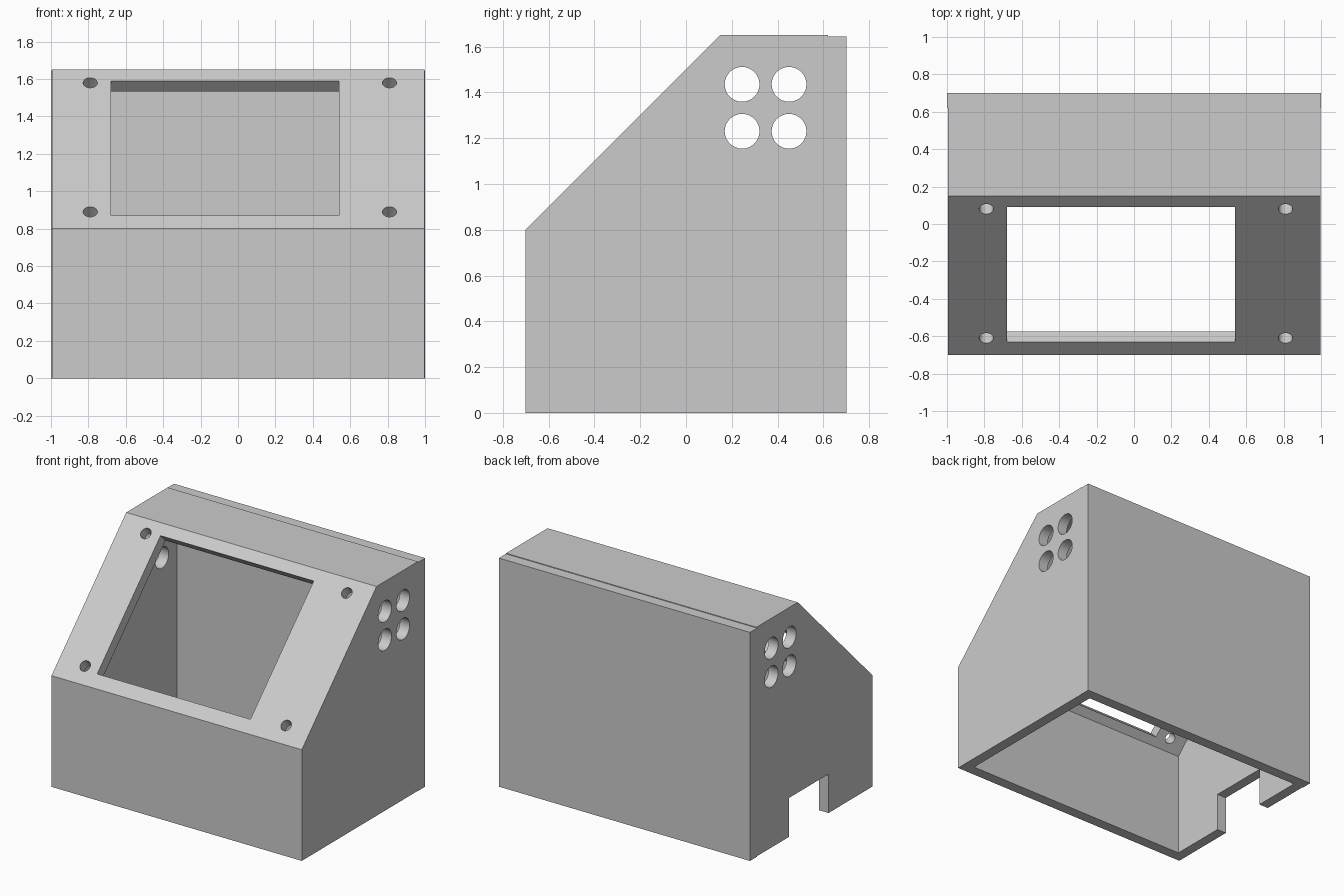
import bpy, bmesh
from math import pi
from mathutils import Matrix, Vector

if "Cube" in bpy.data.objects:
    bpy.data.objects.remove(bpy.data.objects["Cube"], do_unlink=True)

WALL = 0.08
SLOPE = 1.5            # the slanted face lies on z = y + SLOPE

grey = bpy.data.materials.new("light_grey")
grey.use_nodes = True
colour = (0.6, 0.6, 0.6, 1)
grey.diffuse_color = colour
grey.node_tree.nodes["Principled BSDF"].inputs["Base Color"].default_value = colour


def finish(name, bm):
    bmesh.ops.recalc_face_normals(bm, faces=bm.faces)
    mesh = bpy.data.meshes.new(name)
    bm.to_mesh(mesh)
    bm.free()
    obj = bpy.data.objects.new(name, mesh)
    mesh.materials.append(grey)
    bpy.context.collection.objects.link(obj)
    return obj


def prism(name, profile, x0, x1):
    """Extrude a (y, z) profile along x."""
    bm = bmesh.new()
    face = bm.faces.new([bm.verts.new((x0, y, z)) for y, z in profile])
    ext = bmesh.ops.extrude_face_region(bm, geom=[face])["geom"]
    moved = [v for v in ext if isinstance(v, bmesh.types.BMVert)]
    bmesh.ops.translate(bm, verts=moved, vec=(x1 - x0, 0, 0))
    return finish(name, bm)


def box(name, size, matrix):
    bm = bmesh.new()
    bmesh.ops.create_cube(bm, size=1, matrix=matrix @ Matrix.Diagonal((*size, 1)))
    return finish(name, bm)


def cylinder(name, radius, depth, matrix):
    bm = bmesh.new()
    bmesh.ops.create_cone(bm, cap_ends=True, segments=32, radius1=radius,
                          radius2=radius, depth=depth, matrix=matrix)
    return finish(name, bm)


def cut(target, cutter):
    mod = target.modifiers.new("cut", 'BOOLEAN')
    mod.operation, mod.solver, mod.object = 'DIFFERENCE', 'EXACT', cutter
    bpy.context.view_layer.objects.active = target
    bpy.ops.object.modifier_apply(modifier=mod.name)
    bpy.data.objects.remove(cutter, do_unlink=True)


# Sloped body, hollow and open at the bottom and back
body = prism("sloped_housing",
             [(-0.7, 0), (-0.7, 0.8), (0.15, 1.65), (0.62, 1.65), (0.62, 0)], -0.995, 0.998)
inner = SLOPE - WALL * 2 ** 0.5
front, top = -0.7 + WALL, 1.65 - WALL
cut(body, prism("cavity", [(front, -0.1), (front, front + inner), (top - inner, top),
                           (0.8, top), (0.8, -0.1)], -1 + WALL, 1 - WALL))

# Display window and screw holes, square to the slanted face
def on_slope(x, y):
    return Matrix.Translation((x, y, y + SLOPE)) @ Matrix.Rotation(pi / 4, 4, 'X')


cut(body, box("window_cutter", (1.22, 0.72 * 2 ** 0.5, 0.3), on_slope(-0.07, -0.27)))
for x in (-0.79, 0.81):
    for y in (-0.61, 0.08):
        cut(body, cylinder("screw_cutter", 0.038, 0.4, on_slope(x, y)))

# Four round vents through both side walls
for y in (0.245, 0.45):
    for z in (1.23, 1.435):
        place = Matrix.Translation((0, y, z)) @ Matrix.Rotation(pi / 2, 4, 'Y')
        cut(body, cylinder("vent_cutter", 0.076, 3, place))

# Cable notch at the foot of one side wall
cut(body, box("notch_cutter", (0.3, 0.45, 0.56), Matrix.Translation((-1, 0.025, 0))))

bpy.ops.object.select_all(action='DESELECT')
body.select_set(True)
bpy.context.view_layer.objects.active = body
bpy.ops.object.shade_smooth_by_angle(angle=pi / 6)

# Back panel closing the housing
box("back_panel", (2, WALL, 1.645), Matrix.Translation((0, 0.7 - WALL / 2, 0.8225)))
